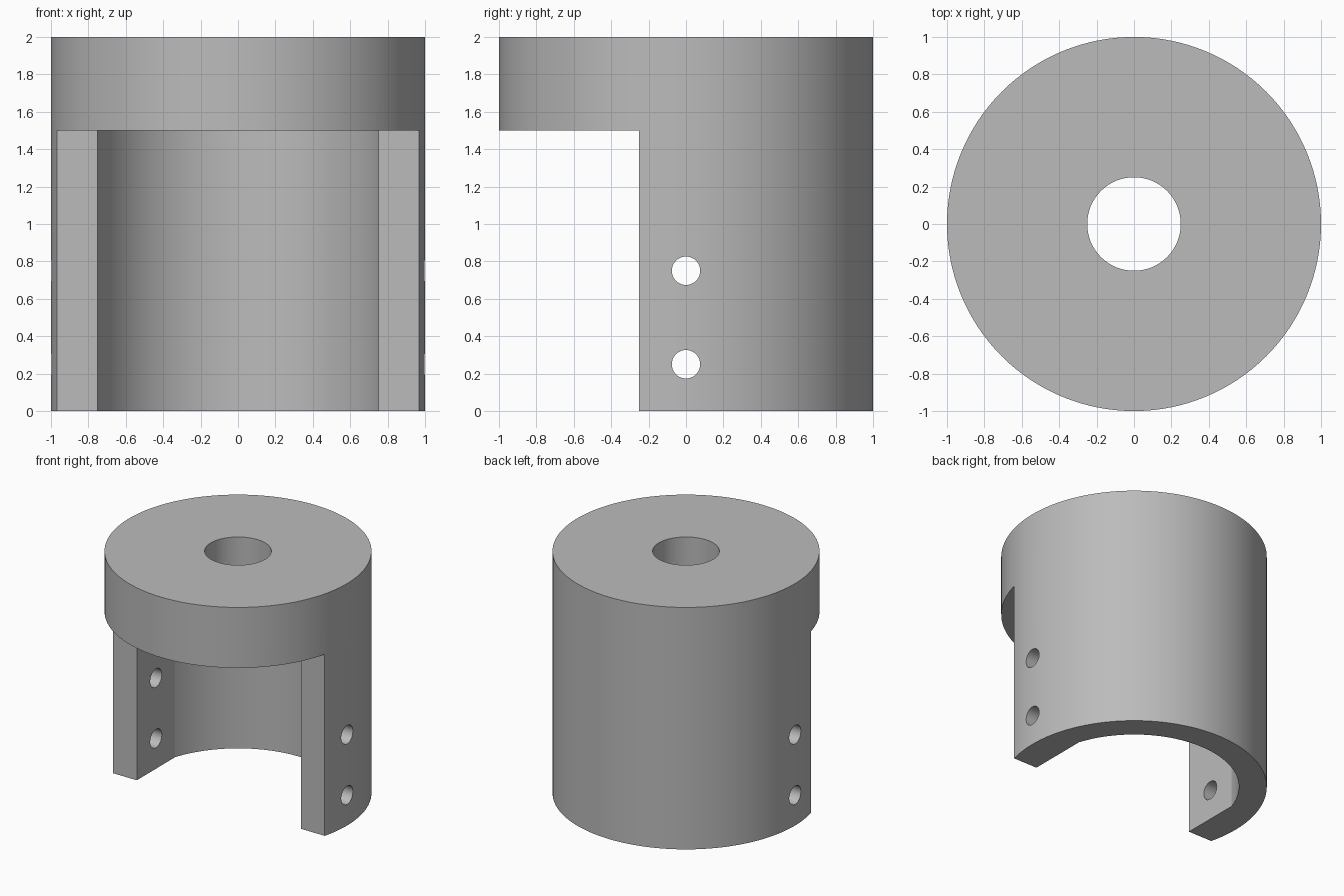
import bpy, bmesh, math
from mathutils import Vector

cube = bpy.data.objects.get("Cube")
if cube:
    bpy.data.objects.remove(cube, do_unlink=True)

WALL_X = 0.75      # half width between the flat inner walls
FRONT_Y = -0.25    # front edge of the legs
CORNER_Y = 0.25    # where the flat walls meet the rounded back
CAP_Z = 1.5        # underside of the cap


def prism(name, outline, z0, z1):
    """Extrude a closed xy outline from z0 to z1."""
    bm = bmesh.new()
    face = bm.faces.new([bm.verts.new((x, y, z0)) for x, y in outline])
    grown = bmesh.ops.extrude_face_region(bm, geom=[face])["geom"]
    verts = [g for g in grown if isinstance(g, bmesh.types.BMVert)]
    bmesh.ops.translate(bm, verts=verts, vec=Vector((0, 0, z1 - z0)))
    bmesh.ops.recalc_face_normals(bm, faces=bm.faces)
    mesh = bpy.data.meshes.new(name)
    bm.to_mesh(mesh)
    bm.free()
    obj = bpy.data.objects.new(name, mesh)
    bpy.context.collection.objects.link(obj)
    return obj


def arc(radius, start, end, steps):
    angles = [start + (end - start) * i / steps for i in range(steps + 1)]
    return [(radius * math.cos(a), radius * math.sin(a)) for a in angles]


def circle(radius, steps):
    return arc(radius, 0, math.tau, steps)[:-1]


def cut(target, cutter):
    """Subtract the cutter from the target and discard it."""
    cutter.hide_render = True
    mod = target.modifiers.new("cut", 'BOOLEAN')
    mod.operation = 'DIFFERENCE'
    mod.solver = 'EXACT'
    mod.object = cutter
    bpy.context.view_layer.objects.active = target
    bpy.ops.object.modifier_apply(modifier=mod.name)
    bpy.data.objects.remove(cutter, do_unlink=True)


# Round body
body = prism("slotted_collar", circle(1, 128), 0, 2)

# Open front below the cap
cut(body, prism("front_cutter", [(-2, -2), (2, -2), (2, FRONT_Y), (-2, FRONT_Y)], -1, CAP_Z))

# Cavity with flat sides and a rounded back
corner = math.atan2(CORNER_Y, WALL_X)
cavity = [(-WALL_X, -2), (WALL_X, -2)]
cavity += arc(math.hypot(WALL_X, CORNER_Y), corner, math.pi - corner, 56)
cut(body, prism("cavity_cutter", cavity, -1, CAP_Z))

# Centre bore through the cap
cut(body, prism("bore_cutter", circle(0.25, 64), 1, 3))

# Cross holes through both legs
for z in (0.25, 0.75):
    drill = prism("cross_hole_cutter", circle(0.076, 40), -2, 2)
    drill.rotation_euler.y = math.pi / 2
    drill.location.z = z
    bpy.context.view_layer.update()
    cut(body, drill)

# Plain grey finish
grey = bpy.data.materials.new("plain_grey")
grey.use_nodes = True
colour = (0.5, 0.5, 0.5, 1)
grey.diffuse_color = colour
grey.node_tree.nodes["Principled BSDF"].inputs["Base Color"].default_value = colour
body.data.materials.clear()
body.data.materials.append(grey)
for poly in body.data.polygons:
    poly.material_index = 0

# Smooth curves with crisp edges
bpy.ops.object.select_all(action='DESELECT')
body.select_set(True)
bpy.context.view_layer.objects.active = body
bpy.ops.object.shade_smooth_by_angle(angle=math.radians(15))
